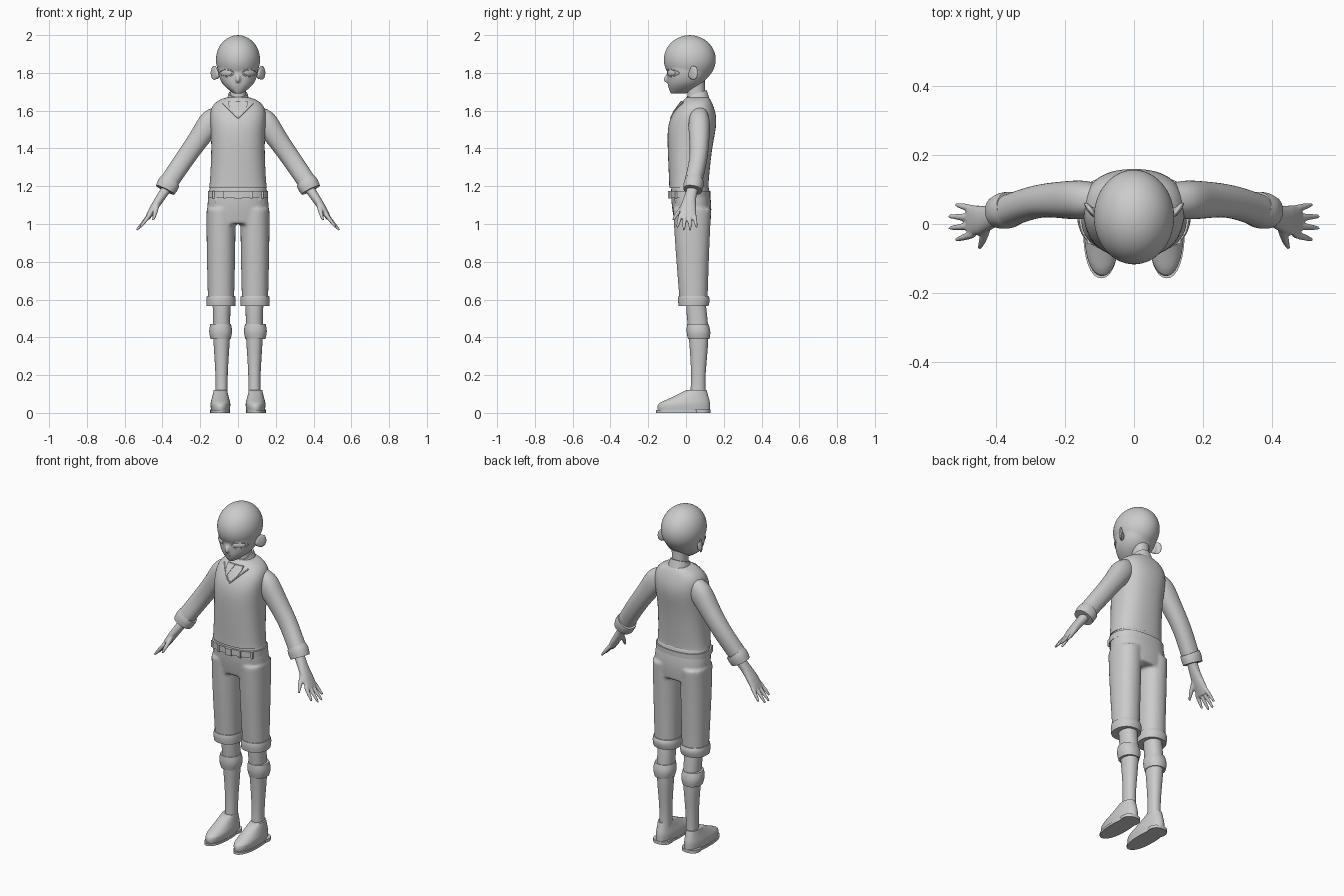
import bpy, bmesh, math
from mathutils import Vector, Matrix
from mathutils.bvhtree import BVHTree

cube = bpy.data.objects.get("Cube")
if cube:
    bpy.data.objects.remove(cube)

grey = bpy.data.materials.new("plain_grey")
grey.use_nodes = True
grey.diffuse_color = (0.6, 0.6, 0.6, 1)
grey.node_tree.nodes["Principled BSDF"].inputs["Base Color"].default_value = grey.diffuse_color


def place(name, data, mirror):
    """Add an object, coloured and optionally mirrored to the other side."""
    data.materials.append(grey)
    obj = bpy.data.objects.new(name, data)
    bpy.context.collection.objects.link(obj)
    if mirror:
        obj.modifiers.new("mirror", "MIRROR")
    return obj


def finish(name, bm, mirror=False, subsurf=2, voxel=0):
    """Turn a bmesh into a smooth object; a voxel size blends its pieces into one skin."""
    bmesh.ops.recalc_face_normals(bm, faces=bm.faces)
    mesh = bpy.data.meshes.new(name)
    bm.to_mesh(mesh)
    bm.free()
    obj = place(name, mesh, mirror)
    bpy.context.view_layer.objects.active = obj
    obj.select_set(True)
    bpy.ops.object.shade_smooth_by_angle(angle=math.radians(50))
    obj.select_set(False)
    if subsurf:
        rounding = obj.modifiers.new("round", "SUBSURF")
        rounding.levels = rounding.render_levels = subsurf
    if voxel:
        blend = obj.modifiers.new("blend", "REMESH")
        blend.mode, blend.voxel_size, blend.use_smooth_shade = "VOXEL", voxel, True
        soften = obj.modifiers.new("soften", "SMOOTH")
        soften.factor, soften.iterations = 0.5, 3
    return obj


def level(x, z, half_width, front, back):
    """A horizontal ring given by its half width, front and back."""
    return (x, (front + back) / 2, z, half_width, (back - front) / 2)


def loft(bm, rings, follow=False, sides=20, power=2.2, tilt=0):
    """Skin rounded rings, horizontal or square to their path, with crisp flat ends."""
    crease = bm.edges.layers.float.get("crease_edge") or bm.edges.layers.float.new("crease_edge")
    loops = []
    centres = [Vector(ring[:3]) for ring in rings]
    for i, (centre, ring) in enumerate(zip(centres, rings)):
        across, deep = Vector((1, 0, 0)), Vector((0, 1, 0))
        if follow:
            path = (centres[min(i + 1, len(rings) - 1)] - centres[max(i - 1, 0)]).normalized()
            deep = (deep - path * path.y).normalized()
            across = deep.cross(path)
        loop = []
        for k in range(sides):
            angle = math.tau * k / sides
            u, v = (math.copysign(abs(f) ** (2 / power), f) for f in (math.cos(angle), math.sin(angle)))
            point = centre + across * ring[3] * u + deep * ring[4] * v + Vector((0, 0, tilt * v))
            loop.append(bm.verts.new(point))
        loops.append(loop)
    for lower, upper in zip(loops, loops[1:]):
        for k in range(sides):
            bm.faces.new((lower[k - 1], lower[k], upper[k], upper[k - 1]))
    for end in (loops[0], loops[-1]):
        for edge in bm.faces.new(end).edges:
            edge[crease] = 1


def lofted(name, rings, mirror=False, **shape):
    bm = bmesh.new()
    loft(bm, rings, **shape)
    return finish(name, bm, mirror)


def blob(bm, centre, size, turn=0, segments=16, rings=10):
    matrix = Matrix.LocRotScale(Vector(centre), Matrix.Rotation(turn, 3, "Z"), Vector(size))
    bmesh.ops.create_uvsphere(bm, u_segments=segments, v_segments=rings, radius=1, matrix=matrix)


def front_of(obj):
    """Return a function giving the front surface of an object at x, z."""
    tree = BVHTree.FromObject(obj, bpy.context.evaluated_depsgraph_get())

    def at(x, z, out=0):
        hit = tree.ray_cast(Vector((x, -1, z)), Vector((0, 1, 0)))[0]
        return Vector((x, (hit.y if hit else 0) - out, z))
    return at


def cord(name, points, radius, mirror=False, closed=False):
    curve = bpy.data.curves.new(name, "CURVE")
    curve.dimensions, curve.bevel_depth, curve.bevel_resolution = "3D", radius, 2
    spline = curve.splines.new("POLY")
    spline.points.add(len(points) - 1)
    for target, point in zip(spline.points, points):
        target.co = (*point, 1)
    spline.use_cyclic_u = closed
    place(name, curve, mirror)


# Head: skull, jaw and nose blended together
bm = bmesh.new()
blob(bm, (0, 0.02, 1.87), (0.118, 0.139, 0.13), segments=32, rings=20)
loft(bm, [level(0, *ring) for ring in (
    (1.88, 0.11, -0.11, 0.14), (1.79, 0.11, -0.1, 0.13), (1.73, 0.08, -0.1, 0.08),
    (1.69, 0.02, -0.08, 0))])
loft(bm, [(0, -0.08, 1.81, 0.01, 0.01), (0, -0.11, 1.765, 0.013, 0.017),
          (0, -0.1, 1.75, 0.01, 0.01)], sides=10)
head = finish("head", bm, voxel=0.006)
face = front_of(head)

# Eyes, lids and mouth
eye_x, eye_z = 0.06, 1.8
bm = bmesh.new()
blob(bm, face(eye_x, eye_z, -0.006), (0.036, 0.009, 0.017), math.radians(36))
finish("eyes", bm, mirror=True, subsurf=1)
turns = [math.tau * k / 24 for k in range(24)]
cord("eyelids", [face(eye_x + 0.036 * math.cos(a), eye_z + 0.019 * math.sin(a)) for a in turns],
     0.002, mirror=True, closed=True)
cord("mouth", [face(k / 200, 1.73) for k in range(-4, 5)], 0.002)

# Ears, flaring out towards the back
bm = bmesh.new()
blob(bm, (0.126, 0.04, 1.8), (0.009, 0.03, 0.04), math.radians(-38))
blob(bm, (0.11, 0.03, 1.79), (0.012, 0.02, 0.024), math.radians(-20))
finish("ears", bm, mirror=True, subsurf=0, voxel=0.005)

# Neck and shirt collar
lofted("neck", [level(0, 1.77, 0.05, 0, 0.1), level(0, 1.7, 0.04, 0.01, 0.1),
                level(0, 1.62, 0.05, 0, 0.11)])
lofted("collar", [level(0, 1.63, 0.07, -0.02, 0.13), level(0, 1.69, 0.05, 0, 0.11)], tilt=0.02)

# Sleeveless pullover
torso = lofted("pullover", [level(0, *ring) for ring in (
    (1.19, 0.155, -0.09, 0.12), (1.22, 0.15, -0.09, 0.12), (1.42, 0.14, -0.1, 0.14),
    (1.54, 0.15, -0.1, 0.17), (1.62, 0.15, -0.05, 0.15), (1.66, 0.1, -0.01, 0.13),
    (1.67, 0.06, 0, 0.12))], power=2.4)
chest = front_of(torso)

# Neckline trim and pointed collar tips
cord("neckline", [chest(k * 0.008, 1.56 + k * 0.008) for k in range(11)], 0.004, mirror=True)
bm = bmesh.new()
outline = [(0, 1.65), (0.05, 1.65), (0.05, 1.63), (0.03, 1.59)]
outer, inner = ([bm.verts.new(chest(x, z, out)) for x, z in outline] for out in (0.009, 0))
bm.faces.new(outer)
bm.faces.new(inner)
for k in range(len(outline)):
    bm.faces.new((outer[k - 1], outer[k], inner[k], inner[k - 1]))
finish("collar_tips", bm, mirror=True, subsurf=0)

# Sleeves with turned cuffs
lofted("sleeves", [(0.1, 0.07, 1.59, 0.04, 0.04), (0.14, 0.07, 1.55, 0.07, 0.06),
                   (0.2, 0.07, 1.46, 0.055, 0.055), (0.28, 0.07, 1.35, 0.052, 0.047),
                   (0.36, 0.04, 1.23, 0.05, 0.047)], mirror=True, follow=True)
lofted("sleeve_cuffs", [(0.355, 0.045, 1.23, 0.055, 0.05), (0.37, 0.04, 1.21, 0.06, 0.055),
                        (0.385, 0.035, 1.18, 0.055, 0.05)], mirror=True, follow=True)

# Hands: wrist, palm, fanned fingers and thumb blended together
bm = bmesh.new()
loft(bm, [(0.37, 0.04, 1.2, 0.027, 0.03), (0.41, 0.02, 1.14, 0.024, 0.03),
          (0.45, 0.01, 1.08, 0.021, 0.046), (0.48, 0.01, 1.03, 0.013, 0.044)], follow=True)
for k in range(4):
    spread = 1.5 - k
    knuckle = Vector((0.466, 0.007 + 0.024 * spread, 1.05))
    tip = Vector((0.54 - 0.01 * spread ** 2, 0.005 + 0.034 * spread, 0.965 + 0.008 * spread ** 2))
    loft(bm, [(*knuckle.lerp(tip, i / 3), r, r) for i, r in enumerate((0.012, 0.012, 0.01, 0.006))],
         follow=True, sides=8)
loft(bm, [(0.43, -0.01, 1.1, 0.016, 0.014), (0.44, -0.05, 1.05, 0.013, 0.012),
          (0.45, -0.07, 1.02, 0.006, 0.006)], follow=True, sides=8)
finish("hands", bm, mirror=True, subsurf=1, voxel=0.0045)

# Cropped trousers: hips and both legs blended together
bm = bmesh.new()
loft(bm, [level(0, *ring) for ring in (
    (1.2, 0.15, -0.08, 0.12), (1.1, 0.17, -0.08, 0.14), (1, 0.15, -0.06, 0.13))], power=2.4)
for side in (-0.09, 0.09):
    loft(bm, [level(side, *ring) for ring in (
        (1.08, 0.077, -0.07, 0.135), (0.9, 0.078, -0.06, 0.125), (0.59, 0.07, -0.035, 0.115))])
trousers = finish("trousers", bm, voxel=0.009)
lofted("trouser_cuffs", [level(0.09, *ring) for ring in (
    (0.62, 0.076, -0.04, 0.12), (0.6, 0.08, -0.045, 0.13), (0.565, 0.077, -0.04, 0.12))], mirror=True)

# Belt with loops, buckle and hip ornaments
belt = lofted("belt", [level(0, z, 0.162, -0.09, 0.13) for z in (1.14, 1.175)], power=2.4)
waist = front_of(belt)
for name, width, spots in (("belt_loops", 0.012, (-0.13, -0.07, 0.07, 0.13)), ("buckle", 0.04, (0,))):
    bm = bmesh.new()
    for x in spots:
        size = Vector((width, 0.012, 0.04))
        bmesh.ops.create_cube(bm, size=1, matrix=Matrix.LocRotScale(waist(x, 1.155), None, size))
    finish(name, bm, subsurf=0)
bm = bmesh.new()
blob(bm, front_of(trousers)(0.12, 1.13, 0.006), (0.013, 0.006, 0.02), 0.6, segments=4, rings=2)
finish("hip_ornaments", bm, mirror=True, subsurf=0)

# Lower legs and turned sock tops
lofted("lower_legs", [level(0.087, *ring) for ring in (
    (0.62, 0.05, 0, 0.1), (0.54, 0.046, 0, 0.11), (0.4, 0.047, 0.015, 0.125),
    (0.2, 0.03, 0.03, 0.1), (0.07, 0.034, 0.02, 0.105))], mirror=True)
lofted("sock_tops", [level(0.092, *ring) for ring in (
    (0.47, 0.055, 0.005, 0.12), (0.43, 0.065, 0, 0.133), (0.39, 0.053, 0.01, 0.125))], mirror=True)

# Shoes, with flat soles and low heels
lofted("shoes", [level(0.093, *ring) for ring in (
    (0.01, 0.05, -0.15, 0.13), (0.05, 0.055, -0.16, 0.13), (0.07, 0.048, -0.1, 0.125),
    (0.12, 0.036, 0, 0.11))], mirror=True)
for name, front, top in (("soles", -0.158, 0.014), ("heels", 0.03, 0.018)):
    bm = bmesh.new()
    loft(bm, [level(0.095, z, 0.053, front, 0.13) for z in (0, top)], sides=32)
    finish(name, bm, mirror=True, subsurf=0)
